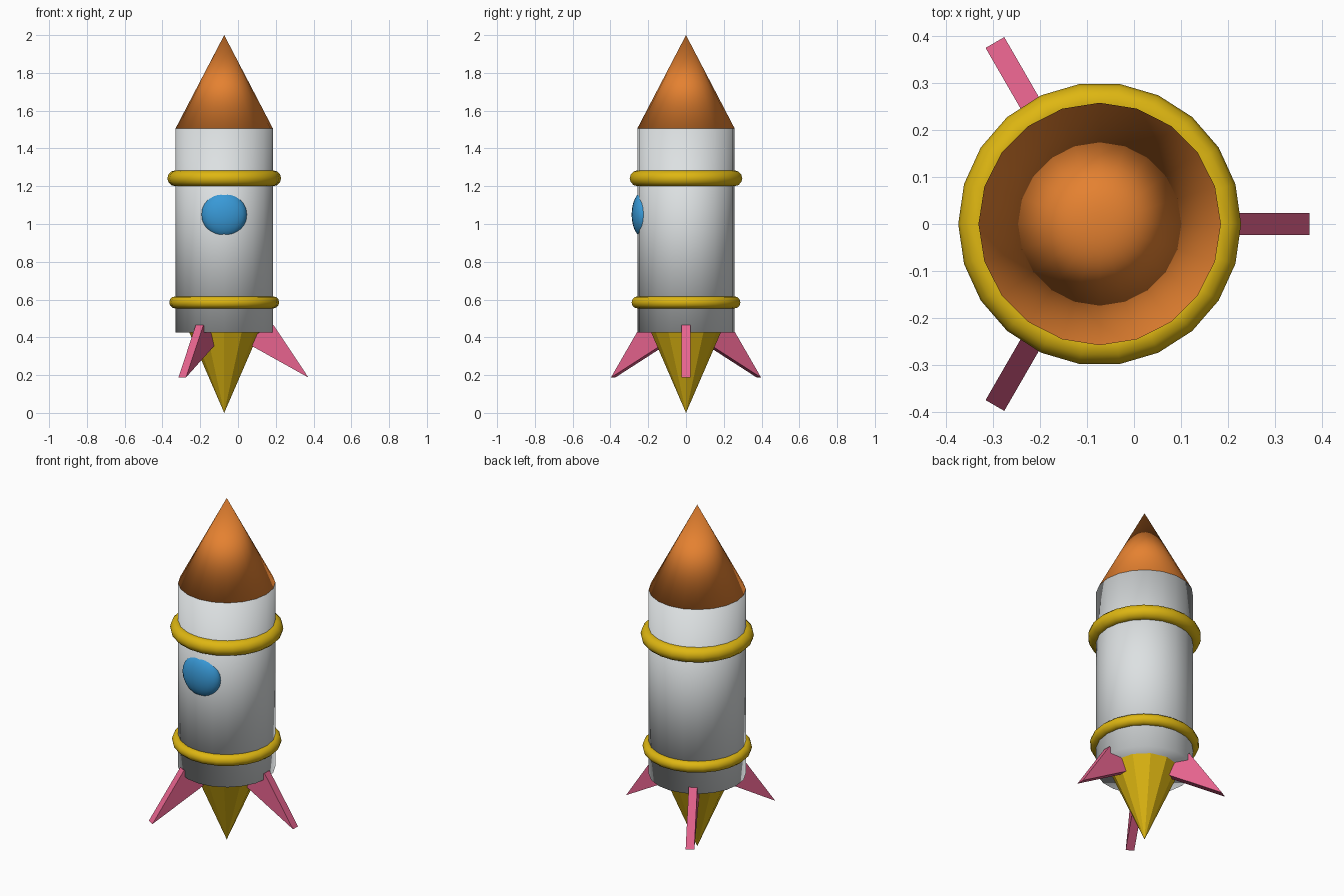
import bpy
import bmesh
import math
from mathutils import Matrix

cube = bpy.data.objects.get("Cube")
if cube:
    bpy.data.objects.remove(cube, do_unlink=True)

AXIS = -0.073      # x of the rocket's centre line
RADIUS = 0.258     # hull radius
HULL_BOTTOM, HULL_TOP = 0.425, 1.505


def material(name, rgb):
    mat = bpy.data.materials.new(name)
    mat.use_nodes = True
    colour = (*rgb, 1)
    mat.diffuse_color = colour
    mat.node_tree.nodes["Principled BSDF"].inputs["Base Color"].default_value = colour
    return mat


white = material("hull white", (0.72, 0.75, 0.76))
orange = material("nose orange", (0.78, 0.22, 0.03))
yellow = material("trim yellow", (0.73, 0.47, 0.006))
blue = material("window blue", (0.04, 0.32, 0.68))
pink = material("fin pink", (0.82, 0.13, 0.28))


def finish(name, mat, smooth=True):
    obj = bpy.context.object
    obj.name = name
    obj.data.materials.append(mat)
    if smooth:
        bpy.ops.object.shade_smooth()
    return obj


def cone(name, mat, sides, low, high, r_low, r_high, smooth=True):
    bpy.ops.mesh.primitive_cone_add(
        vertices=sides, radius1=r_low, radius2=r_high, depth=high - low,
        location=(AXIS, 0, (low + high) / 2))
    return finish(name, mat, smooth)


# Hull, nose and faceted nozzle
cone("hull", white, 20, HULL_BOTTOM, HULL_TOP, RADIUS, RADIUS)
cone("nose_cone", orange, 20, HULL_TOP, 2.0, RADIUS, 0)
cone("nozzle", yellow, 12, 0, 0.45, 0, 0.195, smooth=False)

# Trim rings
for name, z, thickness in (("upper_ring", 1.242, 0.042), ("lower_ring", 0.585, 0.032)):
    bpy.ops.mesh.primitive_torus_add(
        major_segments=22, minor_segments=12, major_radius=RADIUS + 0.001,
        minor_radius=thickness, location=(AXIS, 0, z))
    finish(name, yellow)

# Porthole, a flattened ball set into the front
bpy.ops.mesh.primitive_uv_sphere_add(
    segments=20, ring_count=12, radius=0.12, location=(AXIS, -0.228, 1.05))
bpy.context.object.scale.y = 0.5
finish("porthole", blue)

# Three triangular fins, each a profile (radius, height) given thickness
FIN_PROFILE = ((0.1, 0.38), (0.446, 0.187), (0.261, 0.465))
FIN_HALF = 0.023


def fin(name, angle):
    bm = bmesh.new()
    face = bm.faces.new([bm.verts.new((r, -FIN_HALF, z)) for r, z in FIN_PROFILE])
    grown = bmesh.ops.extrude_face_region(bm, geom=[face])["geom"]
    verts = [g for g in grown if isinstance(g, bmesh.types.BMVert)]
    bmesh.ops.translate(bm, verts=verts, vec=(0, 2 * FIN_HALF, 0))
    bmesh.ops.recalc_face_normals(bm, faces=bm.faces)
    bm.transform(Matrix.Rotation(angle, 4, "Z"))
    mesh = bpy.data.meshes.new(name)
    bm.to_mesh(mesh)
    bm.free()
    mesh.materials.append(pink)
    obj = bpy.data.objects.new(name, mesh)
    obj.location.x = AXIS
    bpy.context.collection.objects.link(obj)


for i, name in enumerate(("left_fin", "back_right_fin", "front_right_fin")):
    fin(name, i * math.tau / 3)
